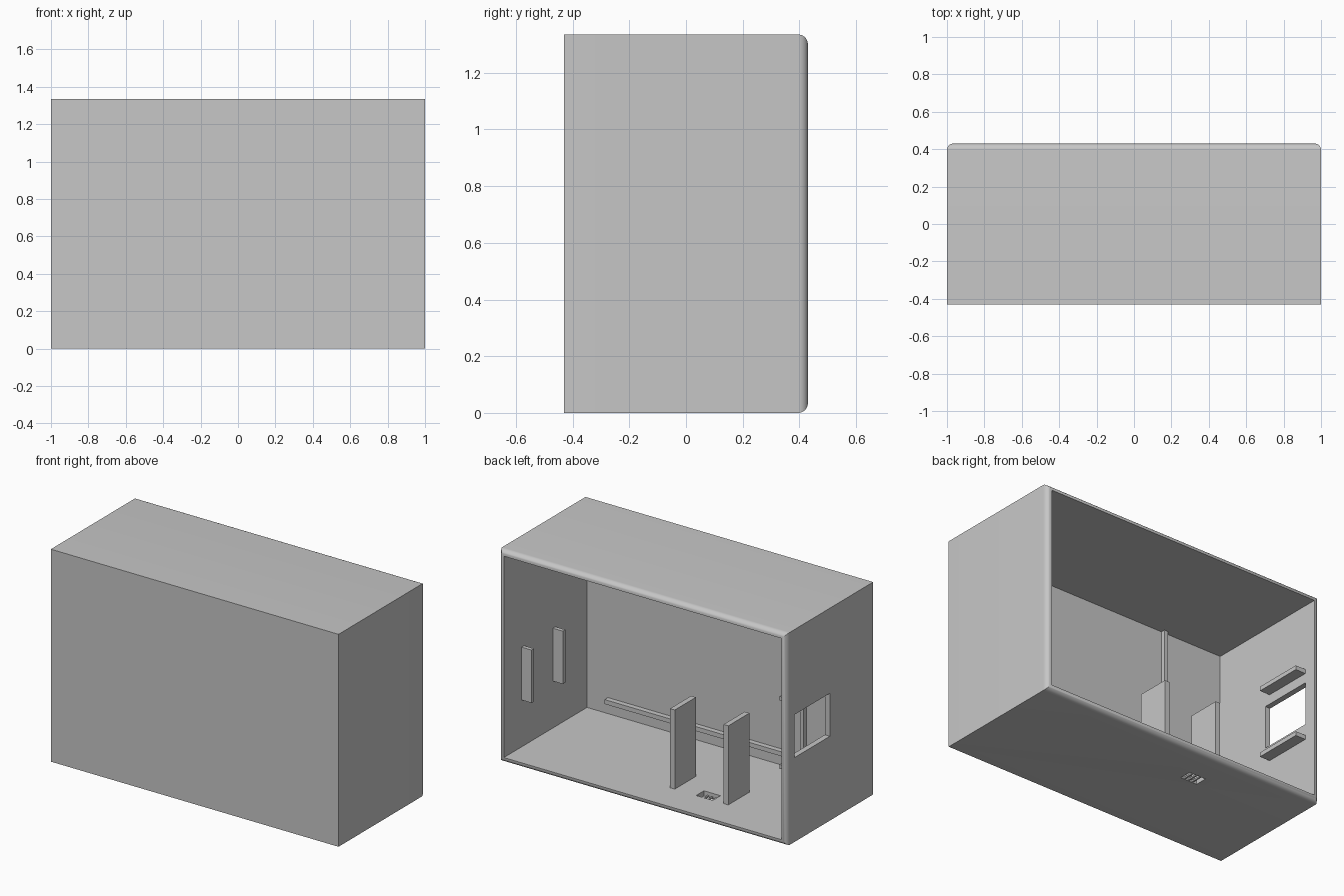
import bpy
import bmesh
import math
from mathutils import Vector

cube = bpy.data.objects.get("Cube")
if cube:
    bpy.data.objects.remove(cube, do_unlink=True)

# Single plain grey
grey = bpy.data.materials.new("plain_grey")
grey.use_nodes = True
colour = (0.57, 0.57, 0.57, 1)
grey.diffuse_color = colour
grey.node_tree.nodes["Principled BSDF"].inputs["Base Color"].default_value = colour

W, D, H = 1.0, 0.43, 1.335   # half width, half depth, full height
T = 0.035                    # wall thickness
ROUND = 0.034                # rounding of the open rim


def box(name, x, y, z, round_back=0):
    """Box from (min, max) ranges, optionally rounding its back edges."""
    bm = bmesh.new()
    bmesh.ops.create_cube(bm, size=1)
    for v in bm.verts:
        v.co = Vector([r[0] if c < 0 else r[1] for c, r in zip(v.co, (x, y, z))])
    if round_back:
        rim = [e for e in bm.edges if all(v.co.y > y[1] - 0.001 for v in e.verts)]
        bmesh.ops.bevel(bm, geom=rim, offset=round_back, segments=8,
                        profile=0.5, affect='EDGES')
    mesh = bpy.data.meshes.new(name)
    bm.to_mesh(mesh)
    bm.free()
    mesh.materials.append(grey)
    obj = bpy.data.objects.new(name, mesh)
    bpy.context.scene.collection.objects.link(obj)
    return obj


def activate(obj):
    bpy.ops.object.select_all(action='DESELECT')
    obj.select_set(True)
    bpy.context.view_layer.objects.active = obj


def cut(target, cutter):
    """Subtract the cutter and discard it."""
    cutter.hide_render = True
    mod = target.modifiers.new("cut", 'BOOLEAN')
    mod.operation = 'DIFFERENCE'
    mod.solver = 'EXACT'
    mod.object = cutter
    activate(target)
    bpy.ops.object.modifier_apply(modifier=mod.name)
    bpy.data.objects.remove(cutter, do_unlink=True)


# Room shell, open at the back
shell = box("room_shell", (-W, W), (-D, D), (0, H), ROUND)
cut(shell, box("cavity", (T - W, W - T), (T - D, D + 0.1), (T, H - T)))
cut(shell, box("window_opening", (-W - 0.1, -W + 0.1), (0, 0.35), (0.53, 0.8)))
drain_x, drain_y = (-0.34, -0.225), (0.143, 0.22)
cut(shell, box("drain_opening", drain_x, drain_y, (-0.1, 0.1)))
activate(shell)
bpy.ops.object.shade_smooth_by_angle(angle=math.radians(30))

# Drain slats
for i in range(3):
    x = drain_x[0] + (drain_x[1] - drain_x[0]) * (i + 1) / 4
    box(f"drain_slat_{i + 1}", (x - 0.005, x + 0.005), drain_y, (0.004, 0.014))

# Shelves above and below the window on the right wall
for name, z in (("upper_shelf", 0.86), ("lower_shelf", 0.432)):
    box(name, (T - W - 0.005, T - W + 0.07), (0.036, 0.35), (z, z + 0.027))

# Upright fins on the left wall
for name, y in (("back_wall_fin", 0.23), ("front_wall_fin", -0.081)):
    box(name, (W - T - 0.07, W - T + 0.005), (y, y + 0.025), (0.33, 0.662))

# Two partitions standing on the floor
for name, x in (("left_partition", -0.076), ("right_partition", -0.448)):
    box(name, (x, x + 0.033), (0.01, 0.22), (T - 0.005, 0.532))

# Rail and post on the front wall
wall = T - D
box("wall_rail", (-0.56, 0.82), (wall - 0.005, wall + 0.033), (0.108, 0.136))
box("wall_post", (-0.56, -0.533), (wall - 0.005, wall + 0.026), (0.11, H - T + 0.005))
